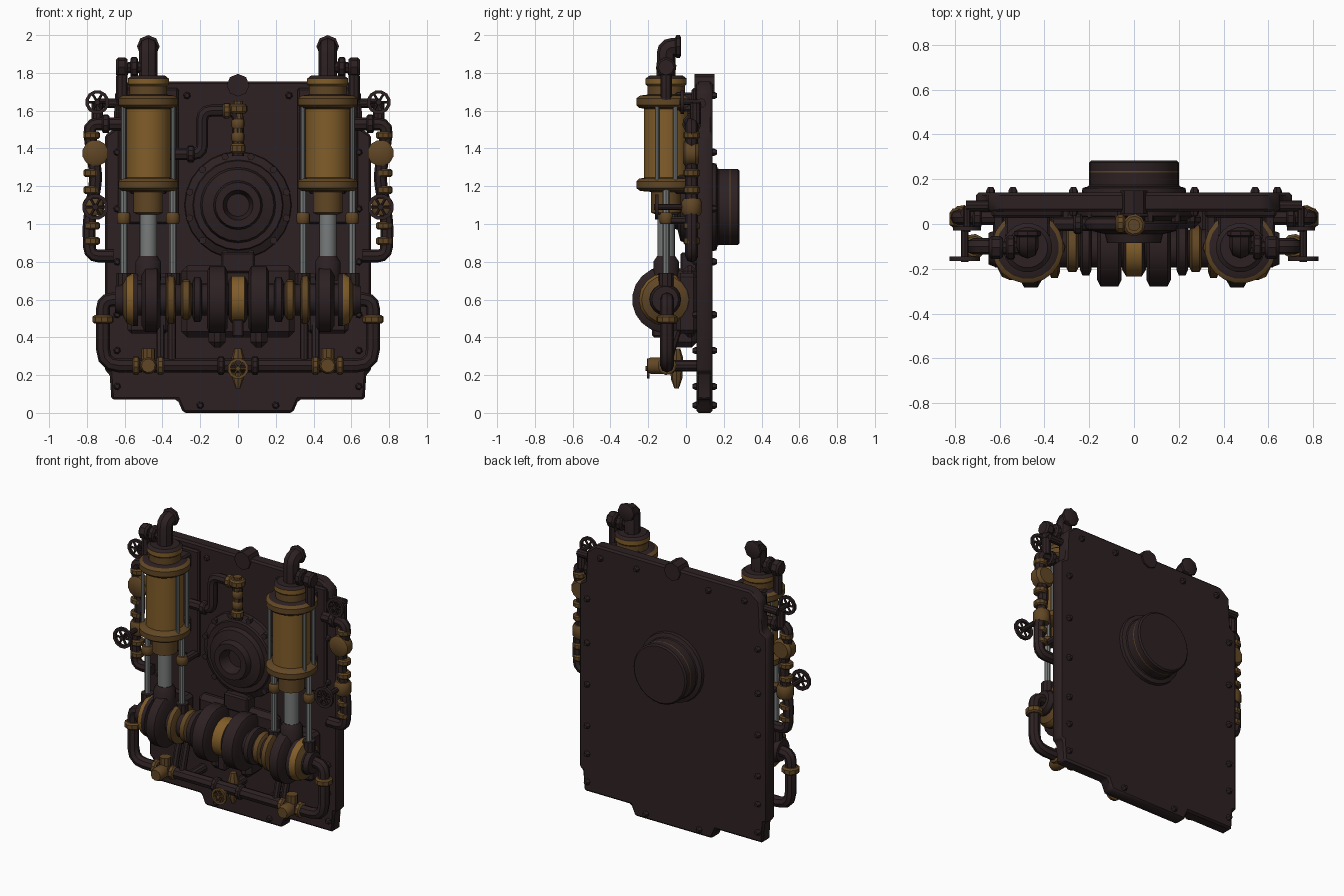
import bpy, bmesh, math
from mathutils import Vector

cube = bpy.data.objects.get("Cube")
if cube:
    bpy.data.objects.remove(cube, do_unlink=True)


def material(name, rgb):
    m = bpy.data.materials.new(name)
    m.use_nodes = True
    m.diffuse_color = (*rgb, 1)
    bsdf = m.node_tree.nodes["Principled BSDF"]
    bsdf.inputs["Base Color"].default_value = (*rgb, 1)
    bsdf.inputs["Roughness"].default_value = 0.7
    return m


IRON = material("dark iron", (0.026, 0.015, 0.016))
BRASS = material("brass", (0.22, 0.11, 0.022))
BRONZE = material("tarnished bronze", (0.12, 0.062, 0.018))
STEEL = material("steel", (0.19, 0.2, 0.2))

X, Y, Z = Vector((1, 0, 0)), Vector((0, 1, 0)), Vector((0, 0, 1))


def finish(name, mesh, mats):
    for m in mats:
        mesh.materials.append(m)
    ob = bpy.data.objects.new(name, mesh)
    bpy.context.collection.objects.link(ob)
    bpy.ops.object.select_all(action='DESELECT')
    ob.select_set(True)
    bpy.context.view_layer.objects.active = ob
    bpy.ops.object.shade_smooth_by_angle(angle=math.radians(35))
    return ob


def lathe(name, origin, axis, profile, mats, seg=20):
    """Turn (radius, height) points round an axis; mats gives one material per band."""
    bm, rings = bmesh.new(), []
    axis = Vector(axis).normalized()
    u = axis.orthogonal().normalized()
    v = axis.cross(u)
    for r, h in profile:
        turn = [2 * math.pi * i / seg for i in range(seg)]
        rings.append([bm.verts.new(Vector(origin) + axis * h + (u * math.cos(a) + v * math.sin(a)) * r)
                      for a in turn])
    if not isinstance(mats, list):
        mats = [mats]
    for k in range(len(rings) - 1):
        for i in range(seg):
            j = (i + 1) % seg
            f = bm.faces.new((rings[k][i], rings[k][j], rings[k + 1][j], rings[k + 1][i]))
            f.material_index = min(k, len(mats) - 1)
    if profile[0] == profile[-1]:  # a closed hoop needs no end caps
        bmesh.ops.remove_doubles(bm, verts=bm.verts[:], dist=0.0001)
    else:
        bm.faces.new(rings[0][::-1])
        bm.faces.new(rings[-1]).material_index = len(mats) - 1
    bmesh.ops.recalc_face_normals(bm, faces=bm.faces)
    mesh = bpy.data.meshes.new(name)
    bm.to_mesh(mesh)
    bm.free()
    return finish(name, mesh, mats)


def rod(name, a, b, r, mat, seg=10):
    a, b = Vector(a), Vector(b)
    return lathe(name, a, b - a, [(r, 0), (r, (b - a).length)], mat, seg)


def block(name, lo, hi, mat, bevel=0.01):
    return slab(name, [(lo[0], lo[2]), (hi[0], lo[2]), (hi[0], hi[2]), (lo[0], hi[2])],
                lo[1], hi[1], mat, bevel)


def slab(name, outline, y0, y1, mat, bevel):
    """Extrude an x-z outline from y0 to y1 with bevelled edges."""
    bm = bmesh.new()
    face = bm.faces.new([bm.verts.new((x, y0, z)) for x, z in outline])
    out = bmesh.ops.extrude_face_region(bm, geom=[face])
    bmesh.ops.translate(bm, vec=(0, y1 - y0, 0),
                        verts=[g for g in out["geom"] if isinstance(g, bmesh.types.BMVert)])
    bmesh.ops.recalc_face_normals(bm, faces=bm.faces)
    bmesh.ops.bevel(bm, geom=bm.edges[:], offset=bevel, segments=1, affect='EDGES')
    mesh = bpy.data.meshes.new(name)
    bm.to_mesh(mesh)
    bm.free()
    return finish(name, mesh, [mat])


def pipe(name, points, r, mat, bend=0.05):
    """Sweep a round tube along points, with rounded corners."""
    pts = [Vector(p) for p in points]
    path = [pts[0]]
    for a, b, c in zip(pts, pts[1:], pts[2:]):
        d = min(bend, (a - b).length * 0.45, (c - b).length * 0.45)
        s, e = b + (a - b).normalized() * d, b + (c - b).normalized() * d
        path += [s.lerp(b, t).lerp(b.lerp(e, t), t) for t in (0, 0.33, 0.67, 1)]
    path.append(pts[-1])
    curve = bpy.data.curves.new(name, 'CURVE')
    curve.dimensions = '3D'
    curve.bevel_depth, curve.bevel_resolution, curve.use_fill_caps = r, 2, True
    spline = curve.splines.new('POLY')
    spline.points.add(len(path) - 1)
    for p, q in zip(spline.points, path):
        p.co = (*q, 1)
    temp = bpy.data.objects.new(name + " path", curve)
    bpy.context.collection.objects.link(temp)
    mesh = bpy.data.meshes.new_from_object(temp.evaluated_get(bpy.context.evaluated_depsgraph_get()))
    bpy.data.objects.remove(temp, do_unlink=True)
    mesh.materials.clear()
    return finish(name, mesh, [mat])


def collar(name, centre, axis, r, length, mat=BRONZE, seg=10):
    h = length / 2
    return lathe(name, centre, axis, [(r * 0.8, -h), (r, -h * 0.6), (r, h * 0.6), (r * 0.8, h)], mat, seg)


def wheel(name, centre, r, back, mat=IRON):
    """Front-facing hand wheel with spokes and a stem reaching to y = back."""
    c = Vector(centre)
    t = r * 0.16
    lathe(name + "_rim", c, Y, [(r - t, -t), (r + t, -t), (r + t, t), (r - t, t), (r - t, -t)], mat, 12)
    for i in range(3):
        a = math.pi * i / 3
        d = Vector((math.cos(a), 0, math.sin(a))) * r
        rod(name + "_spokes", c - d, c + d, t * 0.8, mat, 6)
    rod(name + "_stem", c - Y * 0.015, (c.x, back, c.z), r * 0.27, mat, 8)


# Back plate
half = [(0.29, 0), (0.32, 0.07), (0.67, 0.07), (0.68, 0.21), (0.705, 0.22), (0.705, 1.47),
        (0.66, 1.5), (0.65, 1.7), (0.58, 1.755)]
slab("back_plate", half + [(-x, z) for x, z in half[::-1]], 0.055, 0.14, IRON, 0.012)
rod("top_nut", (0, 0.045, 1.735), (0, 0.15, 1.735), 0.06, IRON, 8)

# Perimeter bolts through the plate
spots = [(s * 0.64, z) for s in (-1, 1) for z in (0.14, 0.33, 0.52, 0.8, 1.08, 1.38)]
spots += [(x, 1.68) for x in (-0.54, -0.27, 0.27, 0.54)] + [(x, 0.04) for x in (-0.2, 0.2)]
for x, z in spots:
    lathe("plate_bolt", (x, 0.1, z), Y, [(0.012, -0.065), (0.02, -0.05), (0.02, 0.05), (0.012, 0.065)], IRON, 6)

# Rear drum
lathe("rear_drum", (0, 0.13, 1.09), Y, [(0.235, 0), (0.23, 0.03), (0.205, 0.038), (0.2, 0.045), (0.2, 0.1),
      (0.2, 0.106), (0.2, 0.145), (0.19, 0.154)], [IRON] * 4 + [BRONZE, IRON], 24)

# Front port with a hollow hub
lathe("front_port", (0, 0.06, 1.1), -Y, [(0.285, 0), (0.28, 0.025), (0.24, 0.045), (0.235, 0.06), (0.2, 0.06),
      (0.19, 0.09), (0.13, 0.105), (0.12, 0.145), (0.08, 0.145), (0.06, 0.07)], IRON, 24)
for i in range(12):
    a = math.pi * (i + 0.5) / 6
    p = Vector((0.265 * math.cos(a), 0.01, 1.1 + 0.265 * math.sin(a)))
    rod("port_bolt", p, p + Y * 0.05, 0.02, IRON, 6)
block("port_bracket", (-0.09, -0.03, 0.74), (0.09, 0.06, 0.85), IRON)

# Centre feed pipe above the port
pipe("feed_pipe", [(0, 0, 1.36), (0, 0, 1.6), (-0.19, 0, 1.6), (-0.19, 0, 1.37), (-0.36, 0, 1.37)], 0.032, IRON)
rod("feed_riser", (0, -0.005, 1.42), (0, -0.005, 1.65), 0.027, BRONZE)
for z, r in ((1.4, 0.04), (1.46, 0.035), (1.53, 0.035), (1.61, 0.05)):
    collar("feed_collar", (0, -0.005, z), Z, r, 0.05)
collar("feed_elbow_collar", (-0.06, 0, 1.6), X, 0.042, 0.04)
collar("feed_side_collar", (-0.25, 0, 1.37), X, 0.045, 0.04, IRON)

# Crankshaft and housing
CY, CZ = -0.11, 0.6
rod("crankshaft", (-0.62, CY, CZ), (0.62, CY, CZ), 0.085, IRON, 16)
block("crank_housing", (-0.3, -0.02, 0.4), (0.3, 0.06, 0.78), IRON, 0.03)
lathe("centre_band", (0, CY, CZ), X, [(0.1, -0.05), (0.125, -0.035), (0.125, 0.035), (0.1, 0.05)],
      [IRON, BRASS, IRON])
block("centre_foot", (-0.03, -0.18, 0.4), (0.03, 0.06, 0.5), IRON)

for s, side in ((1, "left"), (-1, "right")):
    cx, cy = s * 0.475, -0.105

    # Crank discs, bearings and end caps
    lathe(side + "_crank_web", (s * 0.11, CY + 0.01, CZ), X,
          [(0.15, -0.055), (0.18, -0.04), (0.18, 0.04), (0.15, 0.055)], IRON, 20)
    block(side + "_web_foot", (s * 0.11 - 0.045, -0.1, 0.345), (s * 0.11 + 0.045, 0.06, 0.5), IRON, 0.03)
    collar(side + "_main_bearing", (s * 0.215, CY, CZ), X, 0.12, 0.05, IRON, 16)
    collar(side + "_bearing_ring", (s * 0.275, CY, CZ), X, 0.105, 0.055, BRONZE, 16)
    collar(side + "_inner_bearing", (s * 0.355, CY, CZ), X, 0.13, 0.05, BRONZE, 16)
    lathe(side + "_flywheel", (s * 0.46, CY, CZ), X,
          [(0.14, -0.05), (0.175, -0.03), (0.175, 0.03), (0.14, 0.05)], IRON, 20)
    lathe(side + "_end_cap", (s * 0.53, CY, CZ), X * s,
          [(0.14, 0), (0.14, 0.025), (0.125, 0.06), (0.085, 0.08), (0.07, 0.12)],
          [IRON, BRASS, BRONZE, IRON], 16)
    block(side + "_crank_mount", (cx - 0.11, -0.05, 0.42), (cx + 0.11, 0.06, 0.74), IRON, 0.02)

    # Cylinder, top cap and gland
    lathe(side + "_cylinder", (cx, cy, 0), Z,
          [(0.055, 1.05), (0.08, 1.06), (0.08, 1.17), (0.14, 1.175), (0.16, 1.19), (0.16, 1.225), (0.145, 1.24),
           (0.118, 1.245), (0.118, 1.61), (0.145, 1.615), (0.16, 1.63), (0.16, 1.665), (0.14, 1.68), (0.1, 1.685),
           (0.1, 1.73), (0.11, 1.74), (0.11, 1.77), (0.09, 1.785)],
          [BRONZE] * 7 + [BRASS] + [BRONZE] * 4 + [IRON, BRONZE, BRASS, BRASS, IRON], 20)
    for z in (1.21, 1.645):
        block(side + "_cylinder_mount", (cx - 0.1, -0.06, z - 0.05), (cx + 0.1, 0.06, z + 0.05), IRON)
    block(side + "_backing_panel", (cx - 0.16, 0.03, 1.0), (cx + 0.16, 0.06, 1.72), IRON)
    for a in (20, -20, 160, 200):
        p = Vector((cx + 0.14 * math.cos(math.radians(a)), cy + 0.14 * math.sin(math.radians(a)), 1.23))
        rod(side + "_tie_rod", p, p + Z * 0.4, 0.012, STEEL, 8)

    # Piston rod, fork and guide rods
    rod(side + "_piston_rod", (cx, cy, 0.8), (cx, cy, 1.06), 0.046, STEEL, 14)
    lathe(side + "_rod_head", (cx, cy, 0.7), Z, [(0.07, 0), (0.07, 0.1), (0.05, 0.13)], IRON, 12)
    for d in (-0.13, 0.13):
        rod(side + "_guide_rod", (cx + d, cy, 0.7), (cx + d, cy, 1.19), 0.019, STEEL, 8)
        collar(side + "_guide_clamp", (cx + d, cy, 1.03), Z, 0.037, 0.06)
        block(side + "_guide_bracket", (cx + d - 0.025, -0.1, 1.0), (cx + d + 0.025, 0.06, 1.04), IRON)
        rod(side + "_guide_post", (cx + d, cy, 0.62), (cx + d, cy, 0.74), 0.04, IRON)

    # Exhaust stack turning to the back, and its branch
    pipe(side + "_exhaust", [(cx, cy, 1.77), (cx, cy, 1.935), (cx, -0.03, 1.935)], 0.05, IRON, 0.05)
    collar(side + "_exhaust_mouth", (cx, -0.042, 1.94), Y, 0.06, 0.03, IRON, 8)
    pipe(side + "_branch", [(cx, cy, 1.83), (s * 0.615, cy, 1.83), (s * 0.615, cy, 1.66)], 0.03, IRON)
    collar(side + "_branch_collar", (s * 0.55, cy, 1.83), X, 0.055, 0.04, IRON)
    collar(side + "_branch_end", (s * 0.615, cy, 1.83), X, 0.052, 0.06, IRON, 8)

    # Outer side pipe, gauge and hand wheels
    px, py = s * 0.775, 0.03
    pipe(side + "_side_pipe", [(s * 0.62, py, 1.53), (s * 0.79, py, 1.53), (s * 0.775, py, 1.4),
                               (s * 0.75, py, 1.25), (s * 0.79, py, 1.0), (s * 0.785, py, 0.83),
                               (s * 0.66, py, 0.83)], 0.034, IRON)
    for z in (1.47, 1.27, 1.18, 0.99, 0.91):
        collar(side + "_side_collar", (px, py, z), Z, 0.044, 0.04, BRONZE)
    collar(side + "_top_union", (s * 0.7, py, 1.53), X, 0.05, 0.04, IRON)
    lathe(side + "_gauge", (s * 0.755, 0.07, 1.375), -Y,
          [(0.055, 0), (0.07, 0.02), (0.07, 0.075), (0.055, 0.085)], BRONZE, 12)
    wheel(side + "_upper_wheel", (s * 0.745, -0.02, 1.645), 0.055, 0.08)
    rod(side + "_upper_valve", (s * 0.745, 0.05, 1.53), (s * 0.745, 0.05, 1.64), 0.03, IRON)
    rod(side + "_valve_arm", (s * 0.6, 0.08, 1.64), (s * 0.75, 0.08, 1.64), 0.025, IRON)
    wheel(side + "_lower_wheel", (s * 0.755, -0.155, 1.09), 0.06, 0.05)
    collar(side + "_lower_valve", (s * 0.765, py, 1.09), Z, 0.055, 0.09, BRONZE)

    # Lower drain pipe with tee fitting
    qy = -0.1
    pipe(side + "_drain_pipe", [(s * 0.6, qy, 0.6), (s * 0.715, qy, 0.6), (s * 0.715, qy, 0.25), (0, qy, 0.25)],
         0.037, IRON, 0.09)
    collar(side + "_drain_collar", (s * 0.715, qy, 0.495), Z, 0.056, 0.045)
    for x, m in ((0.54, BRONZE), (0.41, BRONZE), (0.09, IRON)):
        collar(side + "_drain_joint", (s * x, qy, 0.25), X, 0.05, 0.035, m)
    rod(side + "_tee", (cx, qy, 0.21), (cx, qy, 0.34), 0.036, BRONZE)
    collar(side + "_tee_nut", (cx, qy - 0.05, 0.25), Y, 0.045, 0.11)
    for x in (0.41, 0.35):
        pipe(side + "_riser", [(s * x, qy, 0.25), (s * x, qy + 0.03, 0.36), (s * x, -0.02, 0.52)], 0.022, IRON)
    rod(side + "_drain_stay", (s * 0.3, qy, 0.25), (s * 0.3, 0.06, 0.25), 0.03, IRON)

# Drain valve in the middle
wheel("drain_wheel", (0, -0.2, 0.235), 0.048, -0.06, BRONZE)
lathe("drain_valve", (0, -0.05, 0.13), Z, [(0.012, 0), (0.03, 0.05), (0.035, 0.16), (0.02, 0.21)], BRONZE, 8)
rod("drain_valve_mount", (0, -0.08, 0.25), (0, 0.06, 0.25), 0.03, IRON)
